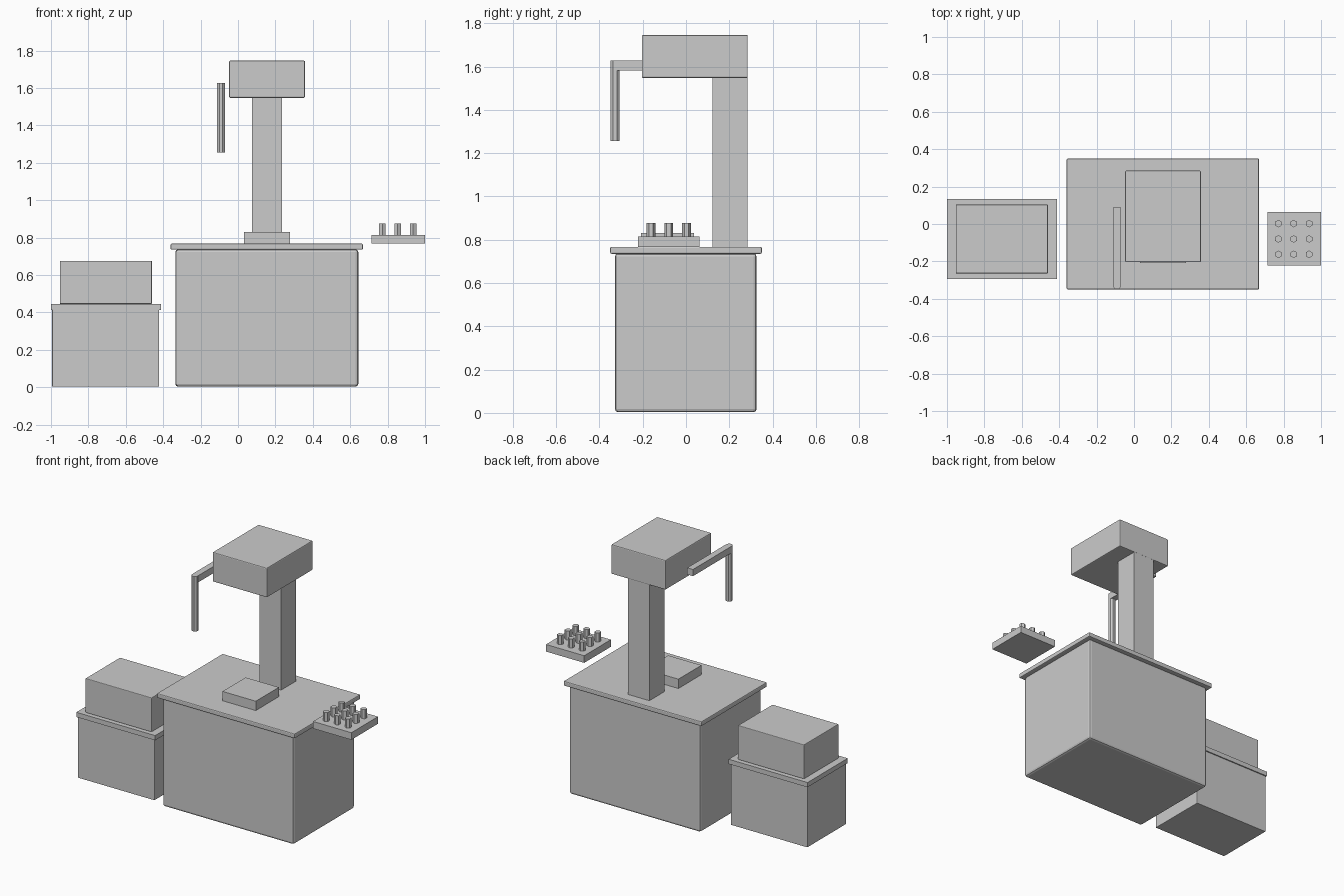
import bpy, math

if "Cube" in bpy.data.objects:
    bpy.data.objects.remove(bpy.data.objects["Cube"])


def box(name, x, y, z, bevel=0.0, segments=2):
    """Box from (min, max) ranges, with optional rounded edges."""
    mid = [(a + b) / 2 for a, b in (x, y, z)]
    bpy.ops.mesh.primitive_cube_add(size=1, location=mid)
    ob = bpy.context.object
    ob.name = name
    ob.scale = [b - a for a, b in (x, y, z)]
    bpy.ops.object.transform_apply(location=False, rotation=False, scale=True)
    if bevel:
        m = ob.modifiers.new("rounded_edges", 'BEVEL')
        m.width = bevel
        m.segments = segments
    return ob


def rod(name, x, y, z, radius, sides, turn=0.0):
    """Upright prism spanning the z range."""
    bpy.ops.mesh.primitive_cylinder_add(
        vertices=sides, radius=radius, depth=z[1] - z[0],
        location=(x, y, (z[0] + z[1]) / 2), rotation=(0, 0, turn))
    bpy.context.object.name = name


# Main cabinet and worktop
box("cabinet", (-0.335, 0.643), (-0.328, 0.326), (0.003, 0.737), 0.015)
box("worktop", (-0.36, 0.668), (-0.35, 0.35), (0.735, 0.767), 0.006)

# Column, overhanging head and pad on the worktop
box("column", (0.075, 0.236), (0.122, 0.283), (0.765, 1.56))
box("head", (-0.047, 0.358), (-0.204, 0.285), (1.547, 1.746), 0.006)
box("base_pad", (0.031, 0.279), (-0.209, 0.037), (0.766, 0.83))

# Side arm with hanging rod
box("arm", (-0.113, -0.07), (-0.328, 0.087), (1.582, 1.627))
rod("hanging_rod", -0.0915, -0.328, (1.256, 1.627), 0.0225, 8, math.pi / 8)

# Low side stand with a box on top
box("stand", (-0.994, -0.422), (-0.287, 0.127), (0.003, 0.416), 0.004)
box("stand_top", (-1.0, -0.412), (-0.294, 0.134), (0.414, 0.446))
box("stand_box", (-0.953, -0.46), (-0.264, 0.104), (0.445, 0.676), 0.004)

# Peg tray
box("tray", (0.715, 1.0), (-0.221, 0.063), (0.767, 0.815))
for i in range(3):
    for j in range(3):
        rod(f"peg_{i}_{j}", 0.772 + 0.082 * i, -0.162 + 0.082 * j,
            (0.813, 0.876), 0.02, 6)
